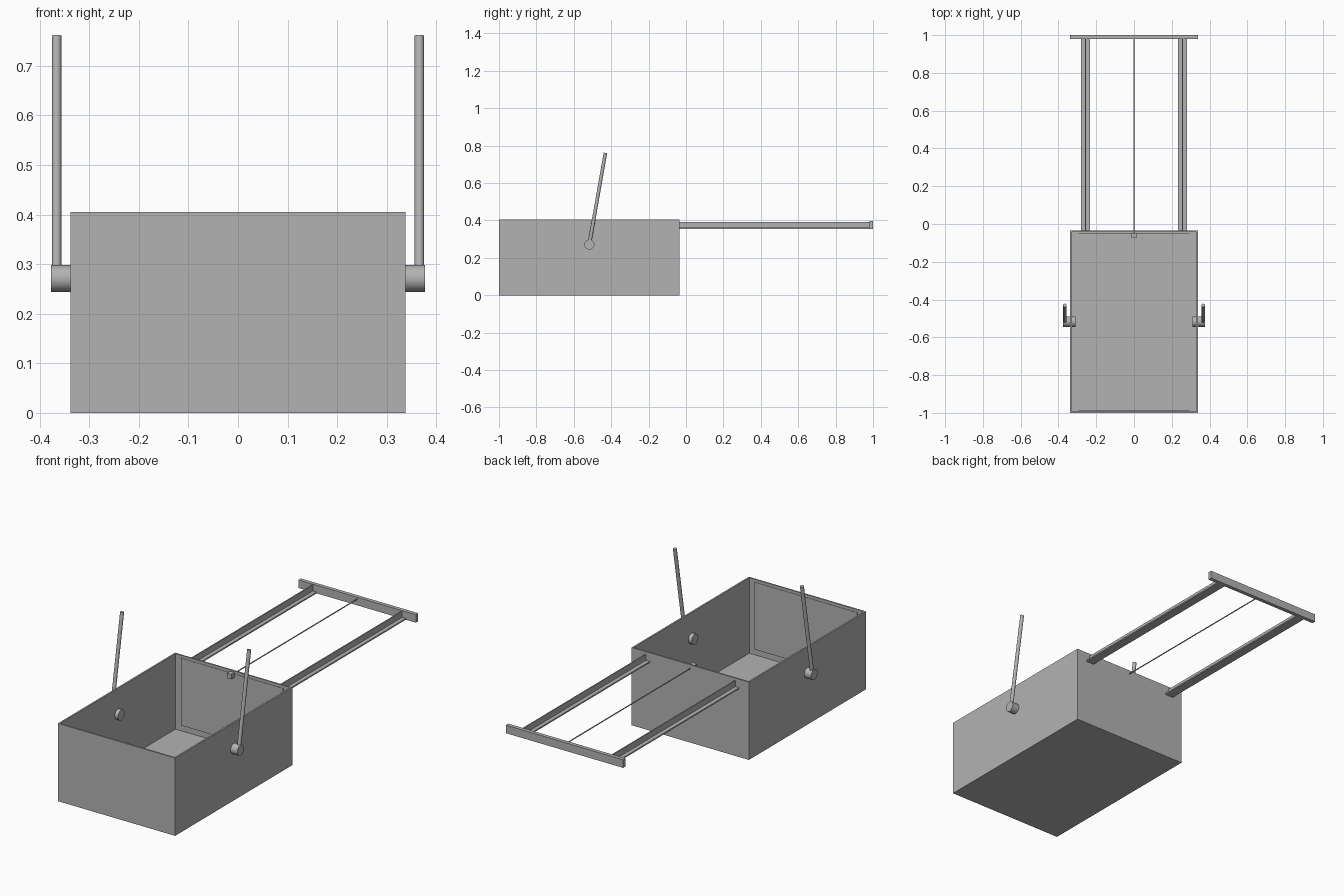
import bpy, bmesh, math
from mathutils import Vector

if "Cube" in bpy.data.objects:
    bpy.data.objects.remove(bpy.data.objects["Cube"], do_unlink=True)

grey = bpy.data.materials.new("plain_grey")
grey.use_nodes = True
GREY = (0.45, 0.45, 0.45, 1)
grey.diffuse_color = GREY
grey.node_tree.nodes["Principled BSDF"].inputs["Base Color"].default_value = GREY


def add_object(name, bm):
    mesh = bpy.data.meshes.new(name)
    bmesh.ops.recalc_face_normals(bm, faces=bm.faces)
    bm.to_mesh(mesh)
    bm.free()
    mesh.materials.append(grey)
    obj = bpy.data.objects.new(name, mesh)
    bpy.context.collection.objects.link(obj)
    return obj


def cuboid(bm, lo, hi):
    lo, hi = Vector(lo), Vector(hi)
    verts = bmesh.ops.create_cube(bm, size=1)["verts"]
    for v in verts:
        v.co = (lo + hi) / 2 + v.co * (hi - lo)


def block(name, lo, hi):
    bm = bmesh.new()
    cuboid(bm, lo, hi)
    return add_object(name, bm)


def rod(name, start, end, radius, sides=32):
    start, end = Vector(start), Vector(end)
    bm = bmesh.new()
    bmesh.ops.create_cone(bm, cap_ends=True, segments=sides, radius1=radius,
                          radius2=radius, depth=(end - start).length)
    turn = (end - start).to_track_quat("Z", "Y")
    for v in bm.verts:
        v.co = turn @ v.co + (start + end) / 2
    obj = add_object(name, bm)
    bpy.ops.object.select_all(action="DESELECT")
    obj.select_set(True)
    bpy.context.view_layer.objects.active = obj
    bpy.ops.object.shade_smooth_by_angle(angle=math.radians(35))
    return obj


W, FRONT, BACK, TOP = 0.338, -1.0, -0.035, 0.405
WALL, INSET, PLATE = 0.012, 0.043, 0.002

# Open box with thin walls
bm = bmesh.new()
cuboid(bm, (-W, FRONT, 0), (W, BACK, TOP))
bm.normal_update()
lid = max(bm.faces, key=lambda f: f.calc_center_median().z)
bmesh.ops.inset_individual(bm, faces=[lid], thickness=WALL)
well = bmesh.ops.extrude_face_region(bm, geom=[lid])["geom"]
bmesh.ops.translate(bm, vec=(0, 0, WALL - TOP),
                    verts=[g for g in well if isinstance(g, bmesh.types.BMVert)])
if lid.is_valid:
    bmesh.ops.delete(bm, geom=[lid], context="FACES_ONLY")
add_object("box", bm)

# Thin lining panels on the floor and end walls
px, py0, py1 = W - INSET, FRONT + INSET, BACK - INSET
block("floor_panel", (-px, py0, WALL), (px, py1, WALL + PLATE))
block("front_panel", (-px, FRONT + WALL, INSET), (px, FRONT + WALL + PLATE, TOP - WALL))
block("back_panel", (-px, BACK - WALL - PLATE, INSET), (px, BACK - WALL, TOP - WALL))

# Pivots, levers and T-section rails on both sides
RAIL_END, RAIL_LOW, RAIL_TOP = 0.98, 0.354, 0.392
for side, s in (("left", 1), ("right", -1)):
    rod(side + "_pivot", (s * 0.31, -0.517, 0.271), (s * 0.377, -0.517, 0.271), 0.027)
    rod(side + "_lever", (s * 0.366, -0.517, 0.271), (s * 0.366, -0.431, 0.761), 0.0095)
    x = s * 0.257
    bm = bmesh.new()
    cuboid(bm, (x - 0.024, BACK, RAIL_LOW), (x + 0.024, RAIL_END, RAIL_LOW + 0.007))
    cuboid(bm, (x - 0.003, BACK, RAIL_LOW + 0.007), (x + 0.003, RAIL_END, RAIL_TOP))
    add_object(side + "_rail", bm)

# Crossbar at the far end, with the cable and its anchor
block("crossbar", (-W, RAIL_END, RAIL_LOW), (W, 1.0, 0.396))
rod("cable", (0, -0.06, 0.386), (0, RAIL_END, 0.386), 0.003, 12)
block("cable_anchor", (-0.013, -0.073, 0.374), (0.013, BACK - WALL, 0.4))
